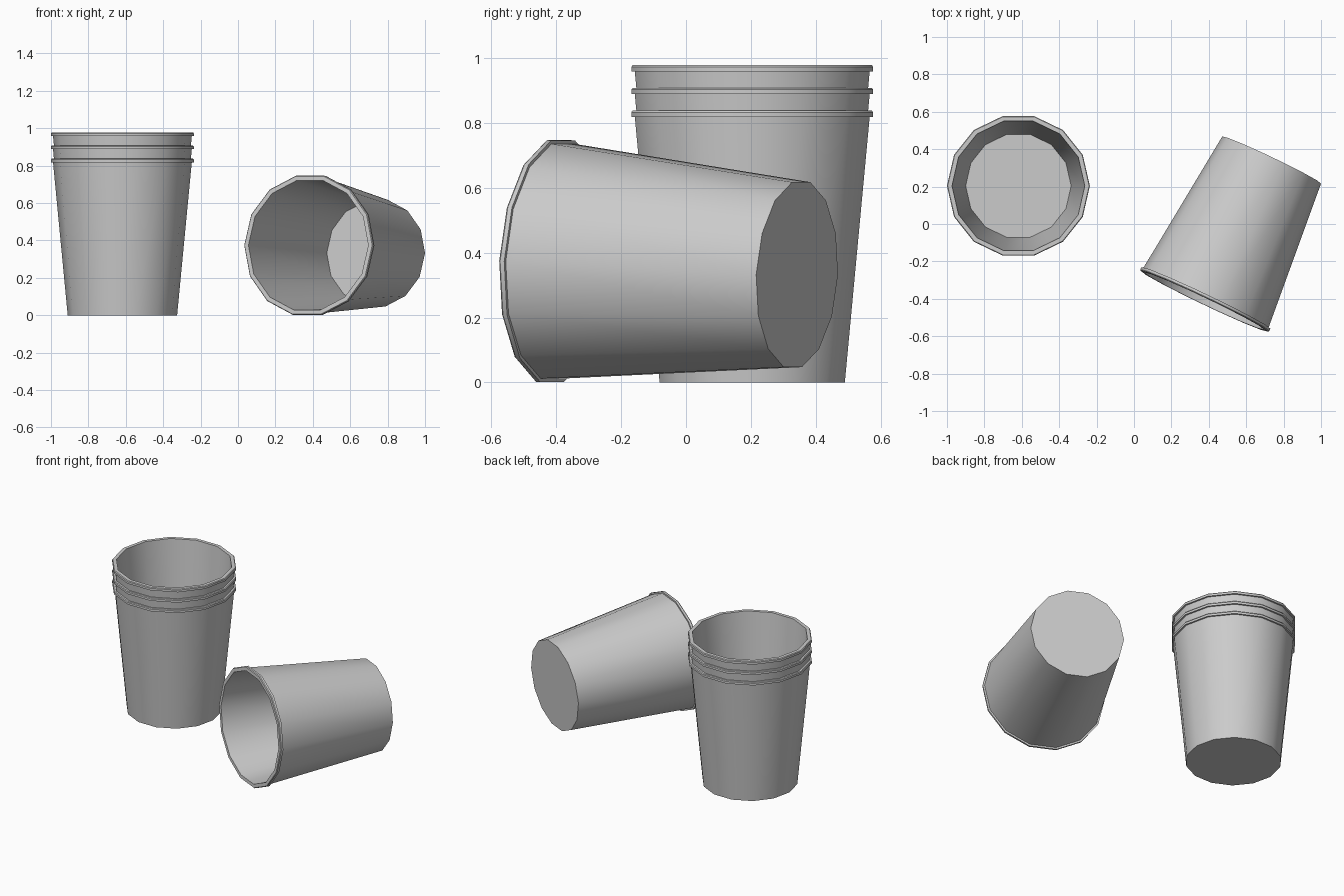
import bpy, bmesh, math

if "Cube" in bpy.data.objects:
    bpy.data.objects.remove(bpy.data.objects["Cube"])

SIDES = 14
HEIGHT = 0.837
STEP = 0.07          # spacing of nested cups

# Radius / height profile: outer wall, rolled rim, inner wall, inner floor
PROFILE = [(0.2925, 0.0), (0.371, 0.818), (0.382, 0.818), (0.382, 0.832),
           (0.378, HEIGHT), (0.355, HEIGHT), (0.282, 0.016)]


def make_cup(name, location, rotation=(0, 0, 0)):
    bm = bmesh.new()
    rings = []
    for r, z in PROFILE:
        rings.append([bm.verts.new((r * math.cos(2 * math.pi * i / SIDES),
                                    r * math.sin(2 * math.pi * i / SIDES), z))
                      for i in range(SIDES)])
    for a, b in zip(rings, rings[1:]):
        for i in range(SIDES):
            j = (i + 1) % SIDES
            bm.faces.new((a[i], a[j], b[j], b[i]))
    # underside and inner floor
    bm.faces.new(rings[0][::-1])
    bm.faces.new(rings[-1])
    bmesh.ops.recalc_face_normals(bm, faces=bm.faces[:])
    mesh = bpy.data.meshes.new(name)
    bm.to_mesh(mesh)
    bm.free()
    cup = bpy.data.objects.new(name, mesh)
    bpy.context.collection.objects.link(cup)
    cup.location = location
    cup.rotation_euler = rotation
    # smooth walls, crisp rim and base
    bpy.ops.object.select_all(action='DESELECT')
    cup.select_set(True)
    bpy.context.view_layer.objects.active = cup
    bpy.ops.object.shade_smooth_by_angle(angle=math.radians(30))
    return cup


# Upright stack of three nested cups
for k in range(3):
    make_cup(f"stacked_cup_{k + 1}", (-0.618, 0.204, k * STEP))

# Cup lying on its side, mouth toward the front left
make_cup("fallen_cup", (0.736, 0.342, 0.332),
         (math.radians(87.1), 0, math.radians(-25.5)))
